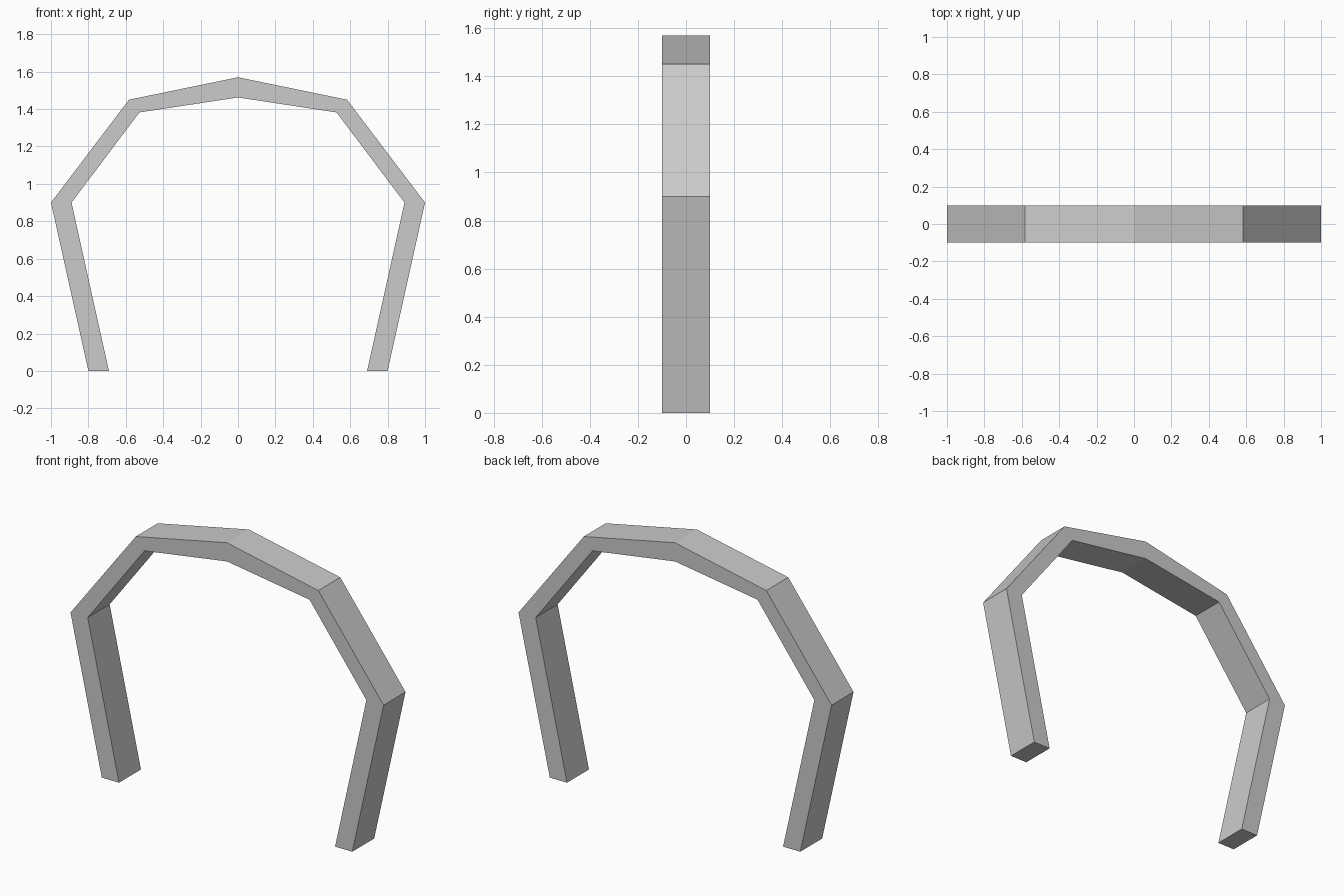
import bpy, bmesh

if "Cube" in bpy.data.objects:
    bpy.data.objects.remove(bpy.data.objects["Cube"])

# Half profile of the arch, foot to crown (x, z)
OUTER = [(0.80, 0.0), (1.0, 0.90), (0.583, 1.45), (0.0, 1.57)]
INNER = [(0.69, 0.0), (0.89, 0.90), (0.527, 1.382), (0.0, 1.462)]
HALF_DEPTH = 0.1


def full(half):
    """Mirror a half profile into a path running foot to foot."""
    return half + [(-x, z) for x, z in reversed(half[:-1])]


# Front face strip between the outer and inner outlines
bm = bmesh.new()
rows = [[bm.verts.new((x, -HALF_DEPTH, z)) for x, z in pair]
        for pair in zip(full(OUTER), full(INNER))]
faces = [bm.faces.new((a[0], b[0], b[1], a[1])) for a, b in zip(rows, rows[1:])]

# Extrude to the back; the front strip stays as the front cap
ext = bmesh.ops.extrude_face_region(bm, geom=faces, use_keep_orig=True)
verts = [g for g in ext["geom"] if isinstance(g, bmesh.types.BMVert)]
bmesh.ops.translate(bm, verts=verts, vec=(0, 2 * HALF_DEPTH, 0))
bmesh.ops.recalc_face_normals(bm, faces=bm.faces)

mesh = bpy.data.meshes.new("arch")
bm.to_mesh(mesh)
bm.free()
bpy.context.collection.objects.link(bpy.data.objects.new("arch", mesh))
